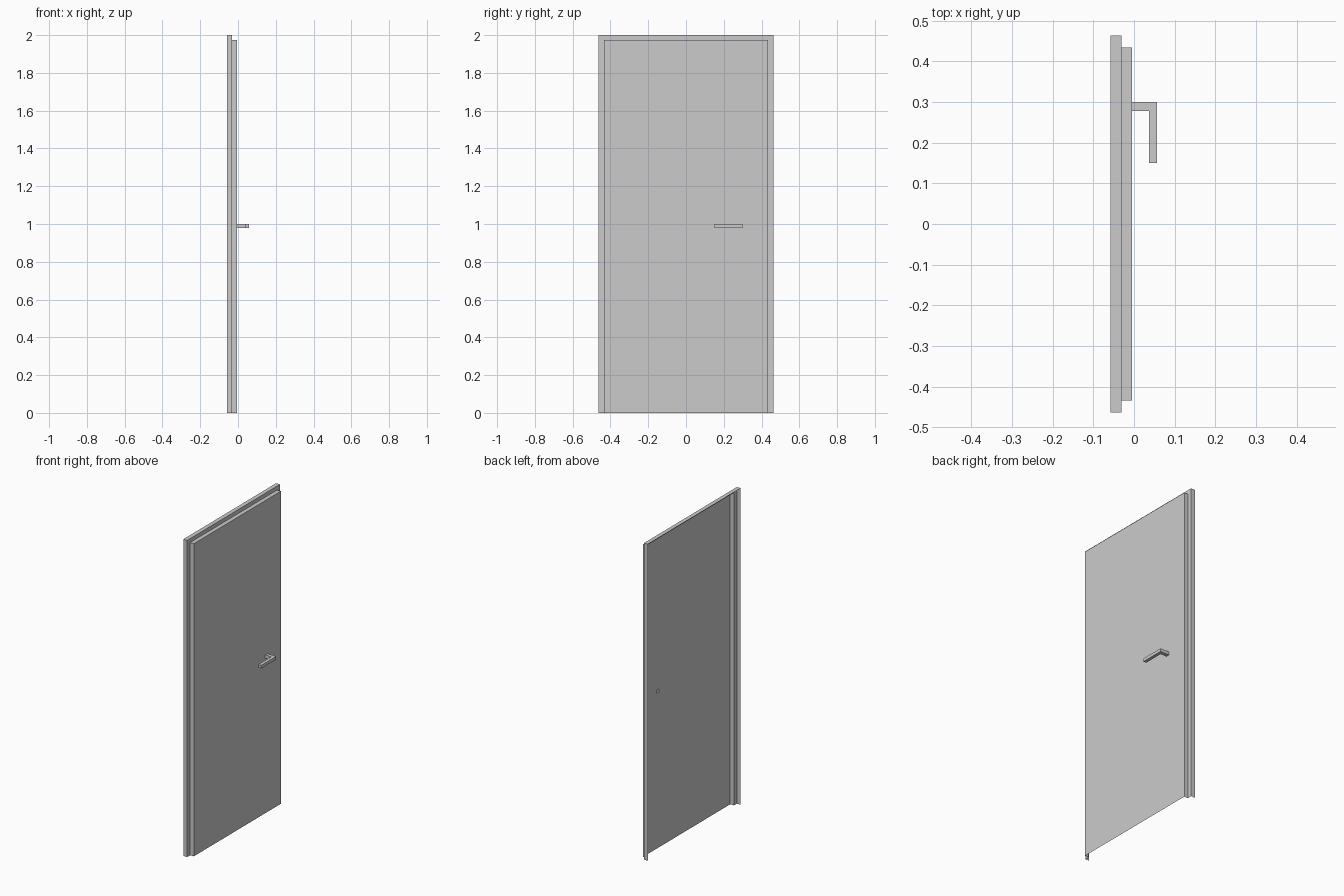
import bpy, bmesh

if "Cube" in bpy.data.objects:
    bpy.data.objects.remove(bpy.data.objects["Cube"])

# Depths (x) of the shell, which is open at the back and the bottom
X_BACK, X_STEP, X_FRONT = -0.058, -0.031, -0.005
X_GRIP, X_TIP = 0.037, 0.057
# Handle extents
Y_END, Y_IN, Y_OUT = 0.150, 0.278, 0.300
Z_LOW, Z_HIGH = 0.98, 1.0


def make_object(name, bm):
    bmesh.ops.remove_doubles(bm, verts=bm.verts, dist=1e-5)
    mesh = bpy.data.meshes.new(name)
    bm.to_mesh(mesh)
    bm.free()
    obj = bpy.data.objects.new(name, mesh)
    bpy.context.collection.objects.link(obj)
    return obj


def face(bm, points):
    bm.faces.new([bm.verts.new(p) for p in points])


def arch(x, w, h):
    """Door-shaped open outline at depth x, facing +x."""
    return [(x, w, 0), (x, w, h), (x, -w, h), (x, -w, 0)]


def bridge(bm, a, b):
    """Quads between two open outlines, back outline first."""
    for i in range(len(a) - 1):
        face(bm, [a[i], b[i], b[i + 1], a[i + 1]][::-1])


# Door frame: outer rim and the step towards the leaf
rim_back = arch(X_BACK, 0.463, 2.0)
rim_front = arch(X_STEP, 0.463, 2.0)
leaf_back = arch(X_STEP, 0.434, 1.975)
leaf_front = arch(X_FRONT, 0.434, 1.975)
bm = bmesh.new()
bridge(bm, rim_back, rim_front)
bridge(bm, rim_front, leaf_back)
make_object("door_frame", bm)

# Door leaf: sides plus front panel with an opening behind the handle stem
bm = bmesh.new()
bridge(bm, leaf_back, leaf_front)
ys, zs = [-0.434, Y_IN, Y_OUT, 0.434], [0, Z_LOW, Z_HIGH, 1.975]
for i in range(3):
    for j in range(3):
        if (i, j) != (1, 1):
            y0, y1, z0, z1 = ys[i], ys[i + 1], zs[j], zs[j + 1]
            face(bm, [(X_FRONT, y0, z0), (X_FRONT, y1, z0),
                      (X_FRONT, y1, z1), (X_FRONT, y0, z1)])
bmesh.ops.remove_doubles(bm, verts=bm.verts, dist=1e-5)
flat = [e for e in bm.edges if len(e.link_faces) == 2
        and e.calc_face_angle(1) < 0.01]
# Keep two seams so the opening stays a valid hole
seams = [e for e in flat if all(abs(v.co.z - Z_LOW) < 1e-4 for v in e.verts)
         or all(abs(v.co.z - Z_HIGH) < 1e-4 for v in e.verts)]
bmesh.ops.dissolve_edges(bm, edges=[e for e in flat if e not in seams],
                         use_verts=False)
make_object("door_leaf", bm)

# Lever handle: L-shaped outline raised in z, open where it meets the leaf
outline = [(X_FRONT, Y_IN), (X_GRIP, Y_IN), (X_GRIP, Y_END),
           (X_TIP, Y_END), (X_TIP, Y_OUT), (X_FRONT, Y_OUT)]
bm = bmesh.new()
low = [(x, y, Z_LOW) for x, y in outline]
high = [(x, y, Z_HIGH) for x, y in outline]
face(bm, high)
face(bm, low[::-1])
for i in range(len(outline) - 1):
    face(bm, [low[i], low[i + 1], high[i + 1], high[i]])
make_object("lever_handle", bm)
